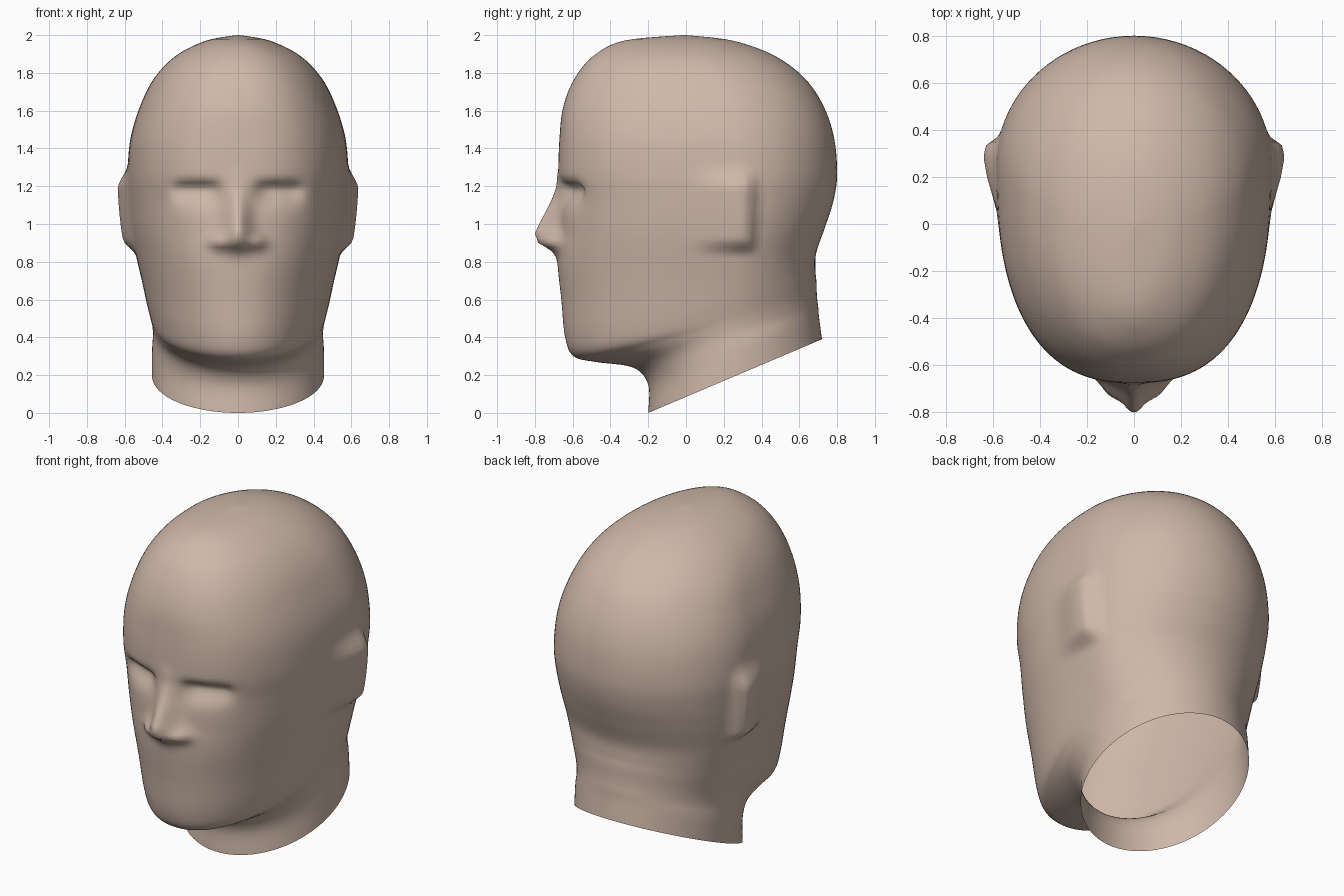
import bpy, bmesh
from math import sin, cos, pi, exp

if "Cube" in bpy.data.objects:
    bpy.data.objects.remove(bpy.data.objects["Cube"])

# Key rings from crown to neck: front y, front z, back y, back z, half width, widest y, front squareness
RINGS = [
    (-.02, 2.0, .0, 2.0, .008, -.01, 2.0),
    (-.33, 1.97, .25, 1.97, .17, .0, 2.0),
    (-.49, 1.89, .47, 1.89, .33, .05, 2.2),
    (-.59, 1.77, .63, 1.77, .445, .12, 2.3),
    (-.65, 1.62, .73, 1.62, .52, .18, 2.4),
    (-.67, 1.45, .785, 1.45, .57, .22, 2.5),
    (-.675, 1.27, .80, 1.26, .585, .25, 2.5),
    (-.665, 1.12, .78, 1.12, .58, .25, 2.4),
    (-.67, .95, .735, .98, .565, .25, 2.3),
    (-.68, .80, .69, .85, .54, .25, 2.2),
    (-.66, .60, .685, .76, .51, .25, 2.15),
    (-.64, .40, .69, .70, .485, .25, 2.1),
    (-.595, .30, .692, .64, .465, .25, 2.1),
    (-.48, .27, .695, .60, .455, .25, 2.0),
    (-.28, .24, .70, .56, .45, .25, 2.0),
    (-.20, .15, .705, .50, .455, .26, 2.0),
    (-.20, .0, .72, .39, .455, .26, 2.0),
]
# Nose ridge: z, height above the face, half width
NOSE = [(1.30, 0, .06), (1.2, .015, .06), (1.13, .045, .06), (1.0, .11, .068),
        (.95, .13, .08), (.90, .108, .105), (.86, .035, .10), (.82, .004, .08), (.78, 0, .08)]
STEPS, COLS = 6, 64


def smooth(t):
    t = min(1, max(0, t))
    return t * t * (3 - 2 * t)


def spline(a, b, c, d, t):
    return [.5 * (2 * q + (r - p) * t + (2 * p - 5 * q + 4 * r - s) * t * t
                  + (3 * q - p - 3 * r + s) * t ** 3) for p, q, r, s in zip(a, b, c, d)]


def nose(x, z):
    for (z0, h0, w0), (z1, h1, w1) in zip(NOSE, NOSE[1:]):
        if z1 <= z <= z0:
            t = (z0 - z) / (z0 - z1)
            h, w = h0 + (h1 - h0) * t, w0 + (w1 - w0) * t
            return h * exp(-(x / w) ** 2)
    return 0


def features(x, y, z):
    if y < -.3:
        # nose, nostril wings and eye sockets
        wing = .025 * exp(-((x - .11) / .04) ** 2 - ((z - .905) / .035) ** 2)
        tall = .03 if z > 1.19 else .075
        socket = .06 * exp(-((x - .22) / .12) ** 4 - ((z - 1.19) / tall) ** 2)
        y += socket - wing - nose(x, z)
    elif x > .4:
        # ear: ramps outward to a crisp back edge
        ear = smooth(y / .3) * (1 - smooth((y - .325) / .06))
        x += .055 * ear * smooth((z - .83) / .09) * (1 - smooth((z - 1.18) / .14))
    return x, y, z


def ring_point(ring, i):
    yf, zf, yb, zb, w, yc, p = ring
    a = pi * (i / COLS) ** 1.6
    s, c = max(0, sin(a)), cos(a)
    if i in (0, COLS):
        s = 0
    e = 2 / p if c > 0 else 1
    x = w * s ** e
    y = yc - (yc - yf) * c ** e if c > 0 else yc - (yb - yc) * c
    z = zf + (zb - zf) * (y - yf) / (yb - yf)
    return features(x, y, z)


# Interpolated rings
keys = [RINGS[0]] + RINGS + [RINGS[-1]]
rings = [spline(*keys[k:k + 4], s / STEPS) for k in range(len(RINGS) - 1) for s in range(STEPS)]
rings.append(RINGS[-1])

# Right half of the head, open at the neck
bm = bmesh.new()
grid = [[bm.verts.new(ring_point(r, i)) for i in range(COLS + 1)] for r in rings]
for a, b in zip(grid, grid[1:]):
    for i in range(COLS):
        bm.faces.new((a[i], b[i], b[i + 1], a[i + 1]))
bm.faces.new(grid[0])

# Left half
half = bm.verts[:] + bm.edges[:] + bm.faces[:]
bmesh.ops.mirror(bm, geom=half, axis='X', merge_dist=.0005)
bmesh.ops.remove_doubles(bm, verts=bm.verts[:], dist=.0003)
bmesh.ops.recalc_face_normals(bm, faces=bm.faces[:])
for f in bm.faces:
    f.smooth = True

mesh = bpy.data.meshes.new("head")
bm.to_mesh(mesh)
bm.free()
head = bpy.data.objects.new("head", mesh)
bpy.context.collection.objects.link(head)

skin = bpy.data.materials.new("skin")
skin.diffuse_color = (.62, .48, .40, 1)
skin.use_nodes = True
skin.node_tree.nodes["Principled BSDF"].inputs["Base Color"].default_value = skin.diffuse_color
mesh.materials.append(skin)
